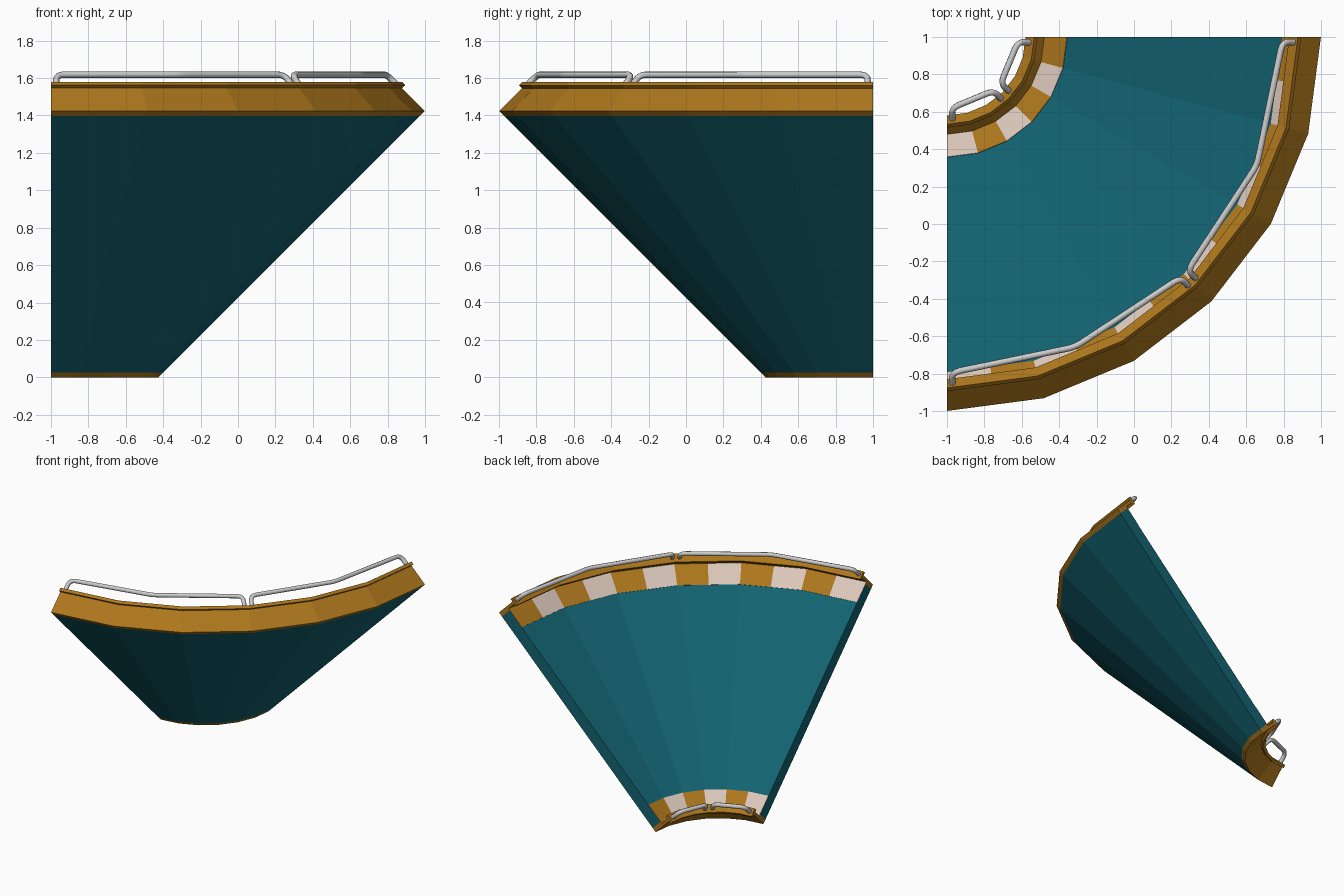
import bpy, bmesh, math
from mathutils import Vector

if "Cube" in bpy.data.objects:
    bpy.data.objects.remove(bpy.data.objects["Cube"])

SEG = 6                      # facets in the quarter turn
MID = 2.827                  # u + mirrored u across the banked track
Q = math.sqrt(0.5)


def material(name, rgb):
    m = bpy.data.materials.new(name)
    m.diffuse_color = (*rgb, 1)
    m.use_nodes = True
    m.node_tree.nodes["Principled BSDF"].inputs["Base Color"].default_value = m.diffuse_color
    return m


TEAL = material("teal", (0.006, 0.125, 0.165))
ORANGE = material("orange", (0.42, 0.185, 0.012))
CREAM = material("cream", (0.72, 0.58, 0.50))


def on_arc(u, v, ang):
    """Banked section coordinates (u across, v normal) at an angle of the turn."""
    r, z = (u - v) * Q, (u + v) * Q
    return Vector((-1 + r * math.cos(ang), 1 - r * math.sin(ang), z))


def on_facet(u, v, t):
    """Same, but lying on the flat facets; t runs 0..SEG."""
    i = min(int(t), SEG - 1)
    step = math.pi / 2 / SEG
    return on_arc(u, v, i * step).lerp(on_arc(u, v, (i + 1) * step), t - i)


def sweep(bm, profile, ts, mat=0):
    rings = [[bm.verts.new(on_facet(u, v, t)) for u, v in profile] for t in ts]
    n = len(profile)
    faces = [bm.faces.new(rings[0]), bm.faces.new(rings[-1][::-1])]
    for a, b in zip(rings, rings[1:]):
        for k in range(n):
            j = (k + 1) % n
            faces.append(bm.faces.new((a[k], a[j], b[j], b[k])))
    for f in faces:
        f.material_index = mat


def finish(name, bm, mats):
    bmesh.ops.recalc_face_normals(bm, faces=bm.faces)
    me = bpy.data.meshes.new(name)
    bm.to_mesh(me)
    bm.free()
    for m in mats:
        me.materials.append(m)
    ob = bpy.data.objects.new(name, me)
    bpy.context.collection.objects.link(ob)
    return ob


def mirrored(profile):
    return [(MID - u, v) for u, v in profile]


# Banked road slab
bm = bmesh.new()
sweep(bm, [(0.445, -0.407), (MID - 0.445, -0.407), (MID - 0.445, -0.31), (0.445, -0.31)],
      range(SEG + 1))
finish("road_slab", bm, [TEAL])

# Kerb walls with overhanging lip, inner and outer
kerb = [(0.407, -0.407), (0.445, -0.407), (0.445, -0.31), (0.43, -0.31), (0.43, -0.235),
        (0.45, -0.235), (0.45, -0.21), (0.384, -0.21), (0.384, -0.235), (0.407, -0.235)]
# Checkered strips beside the kerbs
strip = [(0.43, -0.311), (0.60, -0.311), (0.60, -0.307), (0.43, -0.307)]
for side, flip, tiles in (("inner", False, 6), ("outer", True, 12)):
    bm = bmesh.new()
    sweep(bm, mirrored(kerb) if flip else kerb, range(SEG + 1))
    finish(side + "_kerb", bm, [ORANGE])
    bm = bmesh.new()
    w = SEG / tiles
    for i in range(tiles):
        sweep(bm, mirrored(strip) if flip else strip, (i * w, (i + 1) * w), i % 2)
    finish(side + "_checker_strip", bm, [ORANGE, CREAM])


# Bent tube guard rails
def rounded(points, radius, steps=4):
    out = [points[0]]
    for a, p, b in zip(points, points[1:], points[2:]):
        s = p + (a - p).normalized() * radius
        e = p + (b - p).normalized() * radius
        for k in range(steps + 1):
            t = k / steps
            out.append(s * (1 - t) ** 2 + p * 2 * t * (1 - t) + e * t * t)
    return out + [points[-1]]


def rail(name, u, a0, a1, with_middle):
    pts = [on_arc(u, -0.22, a0), on_arc(u, -0.124, a0)]
    if with_middle:
        pts.append(on_arc(u, -0.124, (a0 + a1) / 2))
    pts += [on_arc(u, -0.124, a1), on_arc(u, -0.22, a1)]
    cu = bpy.data.curves.new(name, 'CURVE')
    cu.dimensions = '3D'
    cu.bevel_depth = 0.017
    cu.bevel_resolution = 2
    cu.use_fill_caps = True
    path = rounded(pts, 0.045)
    sp = cu.splines.new('POLY')
    sp.points.add(len(path) - 1)
    for q, p in zip(sp.points, path):
        q.co = (*p, 1)
    bpy.context.collection.objects.link(bpy.data.objects.new(name, cu))


for side, u in (("inner", 0.415), ("outer", MID - 0.415)):
    gap = 0.028 / ((u + 0.17) * Q)
    for i in range(2):
        rail(f"{side}_rail_{i + 1}", u, i * math.pi / 4 + gap,
             (i + 1) * math.pi / 4 - gap, side == "outer")
